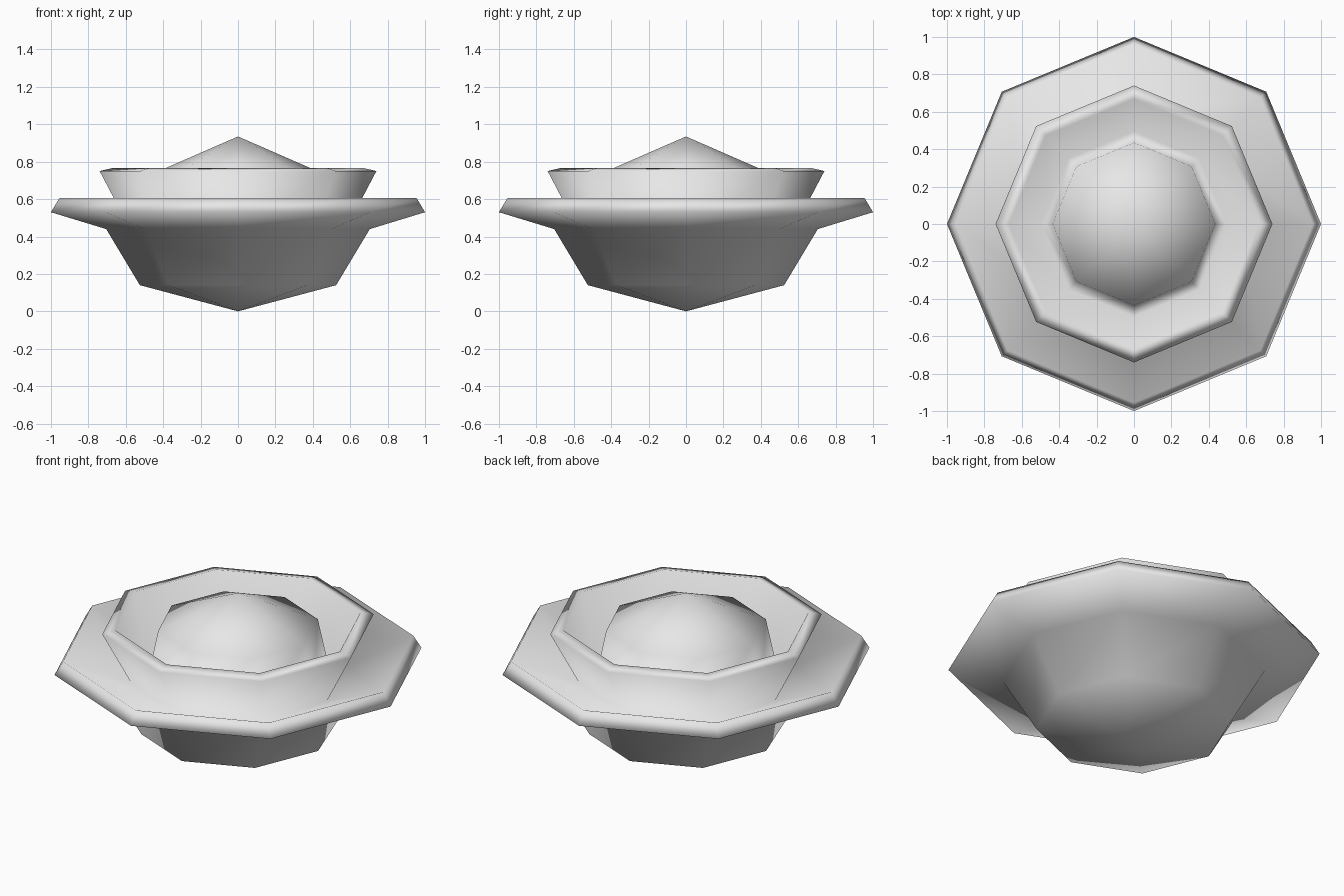
import bpy
import bmesh
from math import cos, sin, tau

cube = bpy.data.objects.get("Cube")
if cube:
    bpy.data.objects.remove(cube, do_unlink=True)

SIDES = 8


def make_material(name, colour):
    mat = bpy.data.materials.new(name)
    mat.use_nodes = True
    mat.diffuse_color = colour
    mat.node_tree.nodes["Principled BSDF"].inputs["Base Color"].default_value = colour
    return mat


def lathe(name, bottom, profile, top, mat):
    """Turn a (radius, height) profile into a closed octagonal body with pointed ends."""
    bm = bmesh.new()
    rings = [[bm.verts.new((r * cos(tau * i / SIDES), r * sin(tau * i / SIDES), z))
              for i in range(SIDES)] for r, z in profile]
    low, high = bm.verts.new((0, 0, bottom)), bm.verts.new((0, 0, top))
    for i in range(SIDES):
        j = (i + 1) % SIDES
        bm.faces.new((low, rings[0][j], rings[0][i]))
        for a, b in zip(rings, rings[1:]):
            bm.faces.new((a[i], a[j], b[j], b[i]))
        bm.faces.new((rings[-1][i], rings[-1][j], high))
    bmesh.ops.recalc_face_normals(bm, faces=bm.faces)
    for face in bm.faces:
        face.smooth = True
    mesh = bpy.data.meshes.new(name)
    bm.to_mesh(mesh)
    bm.free()
    mesh.materials.append(mat)
    obj = bpy.data.objects.new(name, mesh)
    bpy.context.collection.objects.link(obj)
    return obj


grey = make_material("light_grey", (0.8, 0.8, 0.8, 1))

# Lower hull and wide brim
hull = [(0.525, 0.14), (0.705, 0.44), (1.0, 0.53), (0.955, 0.605)]
# Flared collar rising out of the brim
collar = [(0.585, 0.455), (0.74, 0.75), (0.668, 0.767)]
# Central dome set down inside the collar
dome = [(0.495, 0.46), (0.435, 0.745)]

lathe("saucer_body", 0.0, hull + collar + dome, 0.935, grey)
